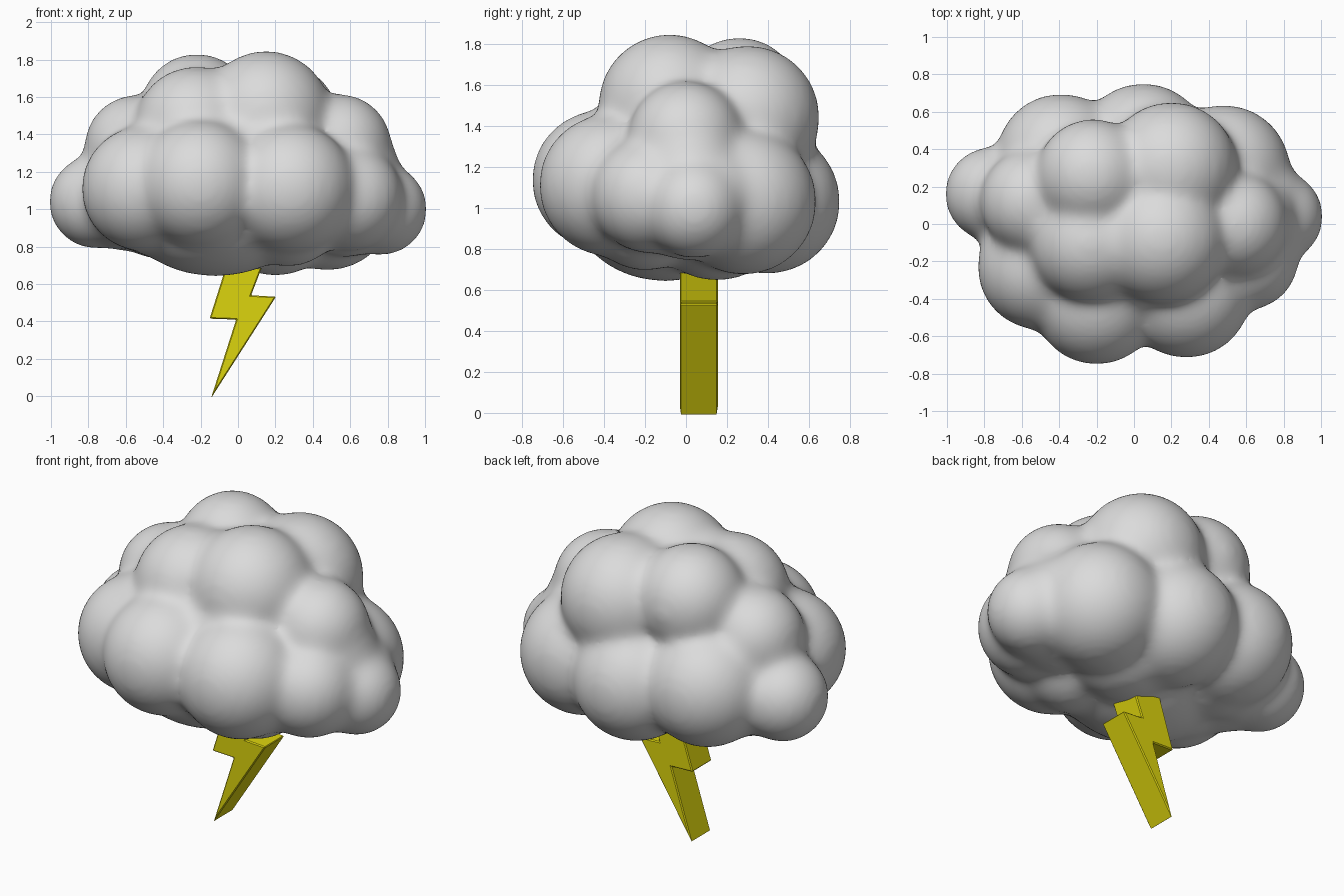
import bpy
import bmesh
from mathutils import Matrix, Vector

default = bpy.data.objects.get("Cube")
if default:
    bpy.data.objects.remove(default, do_unlink=True)


def make_material(name, color):
    mat = bpy.data.materials.new(name)
    mat.use_nodes = True
    mat.diffuse_color = (*color, 1)
    bsdf = next(n for n in mat.node_tree.nodes if n.type == 'BSDF_PRINCIPLED')
    bsdf.inputs["Base Color"].default_value = (*color, 1)
    return mat


def add_object(name, bm, mat):
    mesh = bpy.data.meshes.new(name)
    bm.to_mesh(mesh)
    bm.free()
    mesh.materials.append(mat)
    obj = bpy.data.objects.new(name, mesh)
    bpy.context.scene.collection.objects.link(obj)
    return obj


def add_puff(bm, center, radii):
    matrix = Matrix.Translation(center) @ Matrix.Diagonal((*radii, 1))
    bmesh.ops.create_icosphere(bm, subdivisions=4, radius=1, matrix=matrix)


cloud_grey = make_material("cloud_grey", (0.71, 0.71, 0.71))
bolt_yellow = make_material("bolt_yellow", (0.72, 0.66, 0.004))

# Round puffs: x, y, z, radius
puffs = [
    # front and left of the lower ring
    (-0.2, -0.41, 1.135, 0.345),
    (0.28, -0.37, 1.11, 0.35),
    (-0.5, -0.23, 1.11, 0.34),
    (-0.76, 0.16, 1.04, 0.255),
    (-0.6, 0.04, 1.04, 0.26),
    # right and back of the lower ring
    (0.6, -0.18, 1.06, 0.285),
    (0.765, 0.04, 1.0, 0.25),
    (0.67, 0.12, 1.05, 0.25),
    (0.48, 0.28, 1.03, 0.36),
    (0.05, 0.4, 1.03, 0.355),
    (-0.39, 0.35, 1.085, 0.35),
    # shoulders
    (0.54, 0.0, 1.335, 0.285),
    (0.61, 0.02, 1.2, 0.26),
    (-0.54, 0.12, 1.33, 0.285),
    # crown
    (0.15, -0.08, 1.5, 0.35),
    (-0.05, -0.08, 1.49, 0.275),
    (-0.23, -0.1, 1.44, 0.325),
    (0.2, 0.3, 1.44, 0.355),
    (-0.22, 0.26, 1.53, 0.305),
    # underside
    (0.2, 0.15, 0.98, 0.34),
    (0.27, -0.2, 0.99, 0.3),
    (0.58, 0.0, 0.99, 0.25),
    (-0.45, -0.1, 1.05, 0.3),
    (-0.6, 0.15, 1.01, 0.235),
    (-0.42, 0.2, 1.0, 0.27),
]

cloud_bm = bmesh.new()
for x, y, z, r in puffs:
    add_puff(cloud_bm, (x, y, z), (r, r, r))
# Broad fillers: belly, core and front saddle
add_puff(cloud_bm, (-0.12, -0.1, 1.0), (0.5, 0.45, 0.36))
add_puff(cloud_bm, (0, 0.02, 1.15), (0.7, 0.54, 0.44))
add_puff(cloud_bm, (0, -0.25, 1.32), (0.45, 0.23, 0.2))

# Fuse the puffs into one skin and melt the creases into soft valleys
cloud = add_object("cloud", cloud_bm, cloud_grey)
fuse = cloud.modifiers.new("fuse", 'REMESH')
fuse.mode = 'VOXEL'
fuse.voxel_size = 0.02
fuse.use_smooth_shade = True
soften = cloud.modifiers.new("soften", 'SMOOTH')
soften.factor = 0.5
soften.iterations = 55

# Lightning bolt: front outline pushed back along y
outline = [(-0.145, -0.012), (0.203, 0.532), (0.07, 0.54), (0.17, 0.8),
           (-0.03, 0.8), (-0.152, 0.415), (-0.01, 0.41)]
bolt_bm = bmesh.new()
front = bolt_bm.faces.new([bolt_bm.verts.new((x, -0.03, z)) for x, z in outline])
pushed = bmesh.ops.extrude_face_region(bolt_bm, geom=[front], use_keep_orig=True)
back_verts = [v for v in pushed["geom"] if isinstance(v, bmesh.types.BMVert)]
bmesh.ops.translate(bolt_bm, verts=back_verts, vec=Vector((0, 0.185, 0)))
bmesh.ops.recalc_face_normals(bolt_bm, faces=bolt_bm.faces)
bolt = add_object("lightning_bolt", bolt_bm, bolt_yellow)
edge = bolt.modifiers.new("edge", 'BEVEL')
edge.width = 0.006
edge.segments = 1
